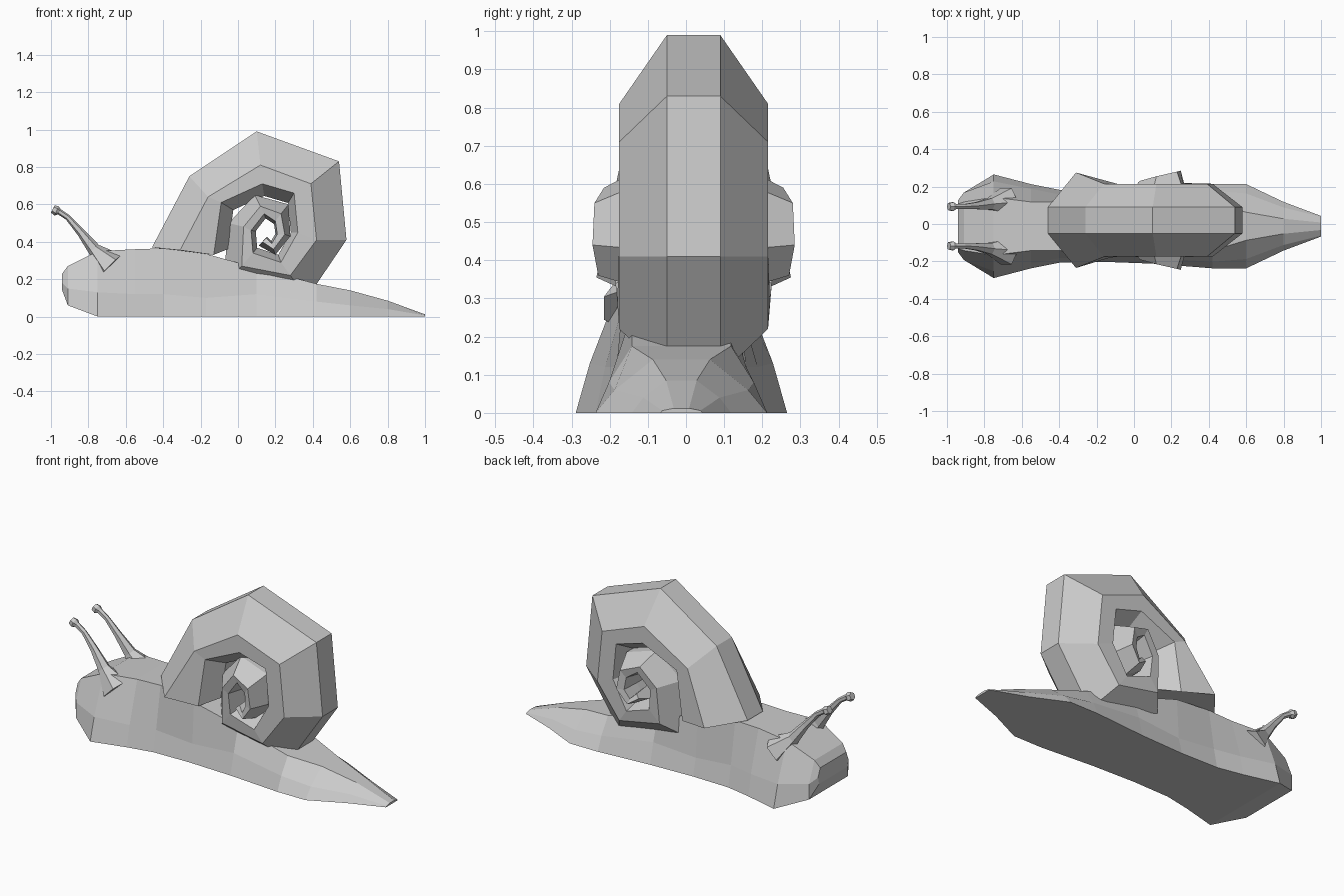
import bpy, bmesh
from math import cos, sin, pi
from mathutils import Vector


def loft(name, rings):
    """Skin a list of equal-length closed rings and cap both ends."""
    bm = bmesh.new()
    loops = [[bm.verts.new(p) for p in ring] for ring in rings]
    n = len(loops[0])
    for a, b in zip(loops, loops[1:]):
        for i in range(n):
            j = (i + 1) % n
            bm.faces.new((a[i], a[j], b[j], b[i]))
    bm.faces.new(loops[0])
    bm.faces.new(loops[-1])
    bmesh.ops.recalc_face_normals(bm, faces=bm.faces)
    mesh = bpy.data.meshes.new(name)
    bm.to_mesh(mesh)
    bm.free()
    obj = bpy.data.objects.new(name, mesh)
    bpy.context.collection.objects.link(obj)
    return obj


def mirrored_ring(half, y0):
    """Half section of (x, y, z) points, closed by its reflection in y = y0."""
    return ([(x, y0 + y, z) for x, y, z in half] +
            [(x, y0 - y, z) for x, y, z in reversed(half)])


# Body: x, then height and half width of foot edge, flank and back
BODY = [
    (-.94, .14, .13, .18, .14, .23, .12),
    (-.91, .06, .18, .15, .18, .27, .13),
    (-.75, 0, .277, .13, .24, .35, .155),
    (-.55, 0, .225, .12, .20, .36, .13),
    (-.40, 0, .195, .12, .17, .365, .13),
    (-.17, 0, .19, .10, .165, .335, .15),
    (.10, 0, .20, .12, .17, .26, .13),
    (.42, 0, .225, .08, .19, .175, .13),
    (.60, 0, .225, .06, .175, .14, .075),
    (.80, 0, .13, .04, .10, .085, .04),
    (1.0, 0, .055, .006, .05, .012, .02),
]
loft("body", [mirrored_ring([(x, wb, zb), (x, wm, zm), (x, wt, zt)], -.012)
              for x, zb, wb, zm, wm, zt, wt in BODY])

# Shell: outer edge xz, shoulder xz, inner shoulder xz, then their half widths
SHELL = [
    (-.46, .37, -.31, .355, -.13, .33, .07, .255, .20),
    (-.26, .75, -.16, .64, -.09, .61, .07, .195, .195),
    (.10, .99, .12, .81, .13, .71, .07, .195, .195),
    (.54, .83, .39, .71, .30, .66, .07, .195, .195),
    (.58, .41, .42, .41, .32, .45, .07, .195, .195),
    (.37, .10, .28, .22, .23, .29, .07, .195, .20),
    (-.08, .17, .02, .27, .08, .34, .07, .195, .205),
    (-.05, .50, .03, .48, .07, .46, .09, .21, .21),
    (.09, .65, .12, .59, .14, .55, .12, .235, .23),
    (.27, .60, .23, .55, .20, .51, .14, .26, .245),
    (.28, .43, .25, .44, .21, .44, .15, .265, .25),
    (.20, .33, .19, .36, .18, .39, .15, .25, .24),
    (.11, .38, .13, .40, .15, .42, .16, .23, .22),
]
CX, CZ = .17, .45
rings = []
for ox, oz, rx, rz, sx, sz, yo, yr, ys in SHELL:
    inner = (sx + .25 * (CX - sx), ys - .10, sz + .25 * (CZ - sz))
    rings.append(mirrored_ring([(ox, yo, oz), (rx, yr, rz), (sx, ys, sz), inner], .02))
loft("shell", rings)

# Eye stalks: x, distance from the middle, z, radius
STALK = [(-.68, .13, .27, .085), (-.77, .12, .36, .035), (-.84, .11, .45, .022),
         (-.91, .105, .53, .015), (-.955, .105, .56, .016),
         (-.97, .105, .565, .027), (-.99, .105, .575, .022)]
for side, label in ((-1, "right"), (1, "left")):
    pts = [Vector((x, -.012 + side * y, z)) for x, y, z, r in STALK]
    rings = []
    for i, p in enumerate(pts):
        t = (pts[min(i + 1, len(pts) - 1)] - pts[max(i - 1, 0)]).normalized()
        u = t.cross(Vector((0, 1, 0))).normalized()
        v = t.cross(u)
        r = STALK[i][3]
        rings.append([p + u * r * cos(k * pi / 3) + v * r * sin(k * pi / 3) for k in range(6)])
    loft("eye_stalk_" + label, rings)
